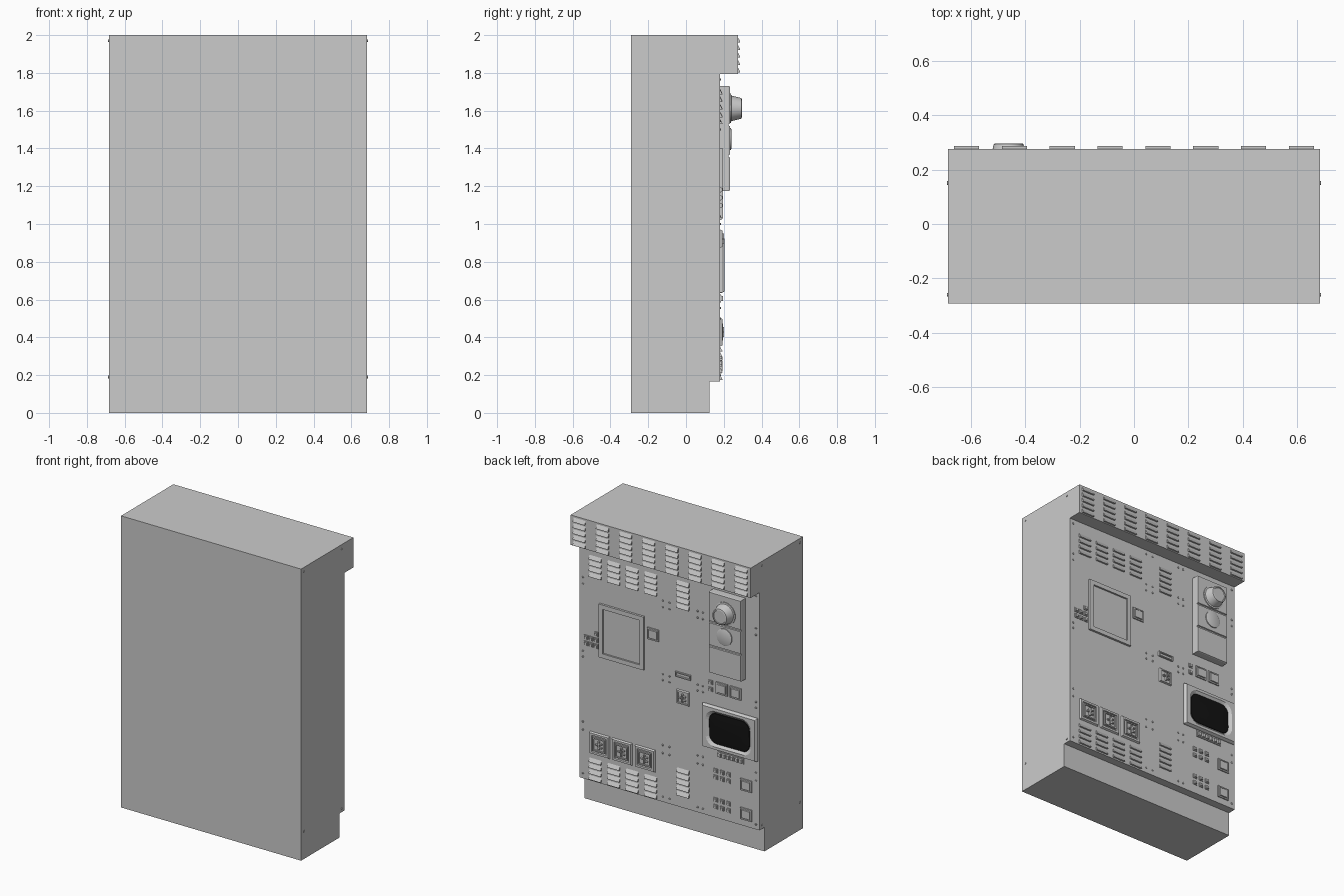
import bpy, bmesh, math

if "Cube" in bpy.data.objects:
    bpy.data.objects.remove(bpy.data.objects["Cube"])

Y = 0.18   # plane of the equipment panel (it faces +y)


def finish(name, bm, color=None, smooth=False):
    bmesh.ops.recalc_face_normals(bm, faces=bm.faces)
    me = bpy.data.meshes.new(name)
    bm.to_mesh(me)
    bm.free()
    ob = bpy.data.objects.new(name, me)
    bpy.context.collection.objects.link(ob)
    if color:
        mat = bpy.data.materials.new(name)
        mat.diffuse_color = color
        mat.use_nodes = True
        mat.node_tree.nodes["Principled BSDF"].inputs["Base Color"].default_value = mat.diffuse_color
        me.materials.append(mat)
    if smooth:
        bpy.context.view_layer.objects.active = ob
        ob.select_set(True)
        bpy.ops.object.shade_smooth_by_angle(angle=math.radians(35))
        ob.select_set(False)
    return ob


def outline(w, h, r, n):
    """Rectangle with corner radius r, n points per corner."""
    pts = []
    for k, (sx, sz) in enumerate([(1, 1), (-1, 1), (-1, -1), (1, -1)]):
        for i in range(n):
            a = math.pi / 2 * (k + (i / n if n > 1 else 0.5))
            c, s = (math.cos(a), math.sin(a)) if r else (0, 0)
            pts.append((sx * (w / 2 - r) + r * c, sz * (h / 2 - r) + r * s))
    return pts


def stack(bm, cx, cz, loops, n=1):
    """Skin a list of (width, height, radius, y) outlines and cap both ends."""
    rings = [[bm.verts.new((cx + px, y, cz + pz)) for px, pz in outline(w, h, r, n)]
             for w, h, r, y in loops]
    for a, b in zip(rings, rings[1:]):
        for i in range(len(a)):
            j = (i + 1) % len(a)
            bm.faces.new((a[i], a[j], b[j], b[i]))
    bm.faces.new(rings[0])
    bm.faces.new(rings[-1])


def block(bm, cx, cz, w, h, y0, y1, inset=0.0):
    stack(bm, cx, cz, [(w, h, 0, y0), (w - 2 * inset, h - 2 * inset, 0, y1)])


def framed(bm, cx, cz, w, h, steps):
    """Stepped square fitting; steps are (inset, height above panel)."""
    stack(bm, cx, cz, [(w - 2 * i, h - 2 * i, 0, Y + d) for i, d in steps])


def disc(bm, cx, cz, steps, n=8):
    stack(bm, cx, cz, [(2 * r, 2 * r, r, y) for r, y in steps], n)


def prism_x(bm, prof, x0, x1):
    a = [bm.verts.new((x0, y, z)) for y, z in prof]
    b = [bm.verts.new((x1, y, z)) for y, z in prof]
    bm.faces.new(a)
    bm.faces.new(b)
    for i in range(len(a)):
        j = (i + 1) % len(a)
        bm.faces.new((a[i], a[j], b[j], b[i]))


def louvres(name, columns, y, w=0.092, pitch=0.04):
    """columns: (x centre, top z, rows); each slat leans out downwards."""
    bm = bmesh.new()
    for cx, top, rows in columns:
        for r in range(rows):
            z = top - r * pitch
            prism_x(bm, [(y - 0.002, z), (y + 0.012, z - 0.026), (y + 0.012, z - 0.03),
                         (y - 0.002, z - 0.03)], cx - w / 2, cx + w / 2)
    finish(name, bm)


# Cabinet: side profile with top overhang and recessed plinth
bm = bmesh.new()
prism_x(bm, [(-0.292, 0), (0.125, 0), (0.125, 0.165), (Y, 0.165), (Y, 1.795),
             (0.275, 1.795), (0.275, 2), (-0.292, 2)], -0.683, 0.683)
finish("cabinet", bm)

# Ventilation slats
louvres("canopy_vents", [(0.1755 * (i - 3.5), 1.992, 5) for i in range(8)], 0.275)
cols = [0.56, 0.42, 0.28, 0.14]
louvres("upper_vents", [(x, 1.715, 4) for x in cols] + [(-0.105, 1.72, 5)], Y)
louvres("lower_vents", [(x, 0.325, 4) for x in cols] + [(-0.105, 0.435, 5)], Y)

# Large window frame with sunken pane
bm = bmesh.new()
framed(bm, 0.357, 1.218, 0.34, 0.365,
       [(0, 0), (0, 0.015), (0.03, 0.015), (0.03, 0.003)])
finish("window_frame", bm)

# Square push plates
bm = bmesh.new()
for x, z in [(0.12, 1.295), (-0.40, 1.06), (-0.505, 1.06), (-0.585, 0.448), (-0.585, 0.249)]:
    framed(bm, x, z, 0.086, 0.08,
           [(0, 0), (0, 0.008), (0.008, 0.008), (0.008, 0.005), (0.011, 0.005), (0.013, 0.012)])
finish("push_plates", bm)

# Small push buttons
bm = bmesh.new()
spots = [(x, z) for x in (0.63, 0.592, 0.554) for z in (1.14, 1.098)] + [(0.554, 1.182)]
spots += [(-0.315, 1.083), (-0.315, 1.035)]
spots += [(x, z) for x in (-0.353, -0.402, -0.451) for z in (0.487, 0.442, 0.287, 0.24)]
for x, z in spots:
    framed(bm, x, z, 0.029, 0.029, [(0, 0), (0, 0.006), (0.004, 0.006), (0.006, 0.012)])
finish("small_buttons", bm)

# Three sockets and the central switch
bm = bmesh.new()
for x, z, s in [(0.527, 0.428, 0.152), (0.357, 0.428, 0.152), (0.182, 0.428, 0.152),
                (-0.106, 0.922, 0.096)]:
    if s > 0.1:
        framed(bm, x, z, s, s, [(0, 0), (0.006, 0.012), (0.02, 0.012), (0.024, 0.004),
                                (0.03, 0.004), (0.03, 0.016), (0.038, 0.016), (0.038, 0.008)])
    else:
        framed(bm, x, z, s, s, [(0, 0), (0.004, 0.012), (0.012, 0.012), (0.014, 0.006)])
    for dx, dz, w, h in [(0, 0, 0.012, 0.056), (0.016, 0.0, 0.02, 0.01),
                         (-0.016, 0.012, 0.02, 0.01), (-0.016, -0.014, 0.02, 0.01)]:
        block(bm, x + dx, z + dz, w, h, Y + 0.004, Y + 0.02, 0.001)
finish("sockets", bm)

# Card slot
bm = bmesh.new()
framed(bm, -0.107, 1.073, 0.115, 0.034,
       [(0, 0), (0, 0.012), (0.007, 0.012), (0.009, 0.004)])
finish("card_slot", bm)

# Dial housing: backing box with three front plates
bm = bmesh.new()
block(bm, -0.456, 1.4525, 0.245, 0.555, Y, 0.225)
for z0, z1 in [(1.175, 1.356), (1.364, 1.521), (1.529, 1.73)]:
    block(bm, -0.456, (z0 + z1) / 2, 0.245, z1 - z0, 0.225, 0.232, 0.003)
finish("dial_housing", bm)

# Large tapered knob and flat dial
bm = bmesh.new()
disc(bm, -0.46, 1.612, [(0.078, 0.23), (0.078, 0.238), (0.068, 0.24), (0.054, 0.294),
                        (0.046, 0.296), (0.044, 0.292)])
finish("large_knob", bm, smooth=True)
bm = bmesh.new()
disc(bm, -0.456, 1.45, [(0.057, 0.23), (0.057, 0.238), (0.05, 0.241)])
finish("flat_dial", bm, smooth=True)

# Screen bezel with rounded opening
bm = bmesh.new()
sx, sz = -0.465, 0.783
stack(bm, sx, sz, [(0.415, 0.295, 0.002, Y), (0.415, 0.295, 0.002, 0.19),
                   (0.395, 0.28, 0.004, 0.205), (0.35, 0.245, 0.07, 0.205),
                   (0.31, 0.212, 0.06, 0.192)], 6)
finish("screen_bezel", bm)
bm = bmesh.new()
stack(bm, sx, sz, [(0.312, 0.214, 0.06, 0.191), (0.305, 0.208, 0.06, 0.195),
                   (0.22, 0.13, 0.04, 0.199)], 6)
finish("screen_glass", bm, (0.006, 0.006, 0.006, 1), smooth=True)

# Key strip below the screen
bm = bmesh.new()
block(bm, sx, 0.606, 0.2, 0.042, Y, Y + 0.006)
for i in range(6):
    block(bm, sx + (i - 2.5) * 0.032, 0.606, 0.025, 0.03, Y + 0.006, Y + 0.016, 0.003)
finish("screen_keys", bm)

# Panel bolts in columns along the door edges
bm = bmesh.new()
for x in (0.655, 0.05, -0.002, -0.215, -0.255, -0.658):
    for z in (1.765, 1.545, 1.5, 1.04, 1.0, 0.555, 0.5, 0.2):
        disc(bm, x, z, [(0.006, Y), (0.006, Y + 0.003), (0.003, Y + 0.005)], 2)
finish("panel_bolts", bm)

# Side bolts
bm = bmesh.new()
for s in (-1, 1):
    for y in (-0.26, 0.15):
        for z in (0.19, 1.97):
            prism_x(bm, [(y + 0.007 * math.cos(a * math.pi / 4),
                          z + 0.007 * math.sin(a * math.pi / 4)) for a in range(8)],
                    s * 0.682, s * 0.687)
finish("side_bolts", bm)
